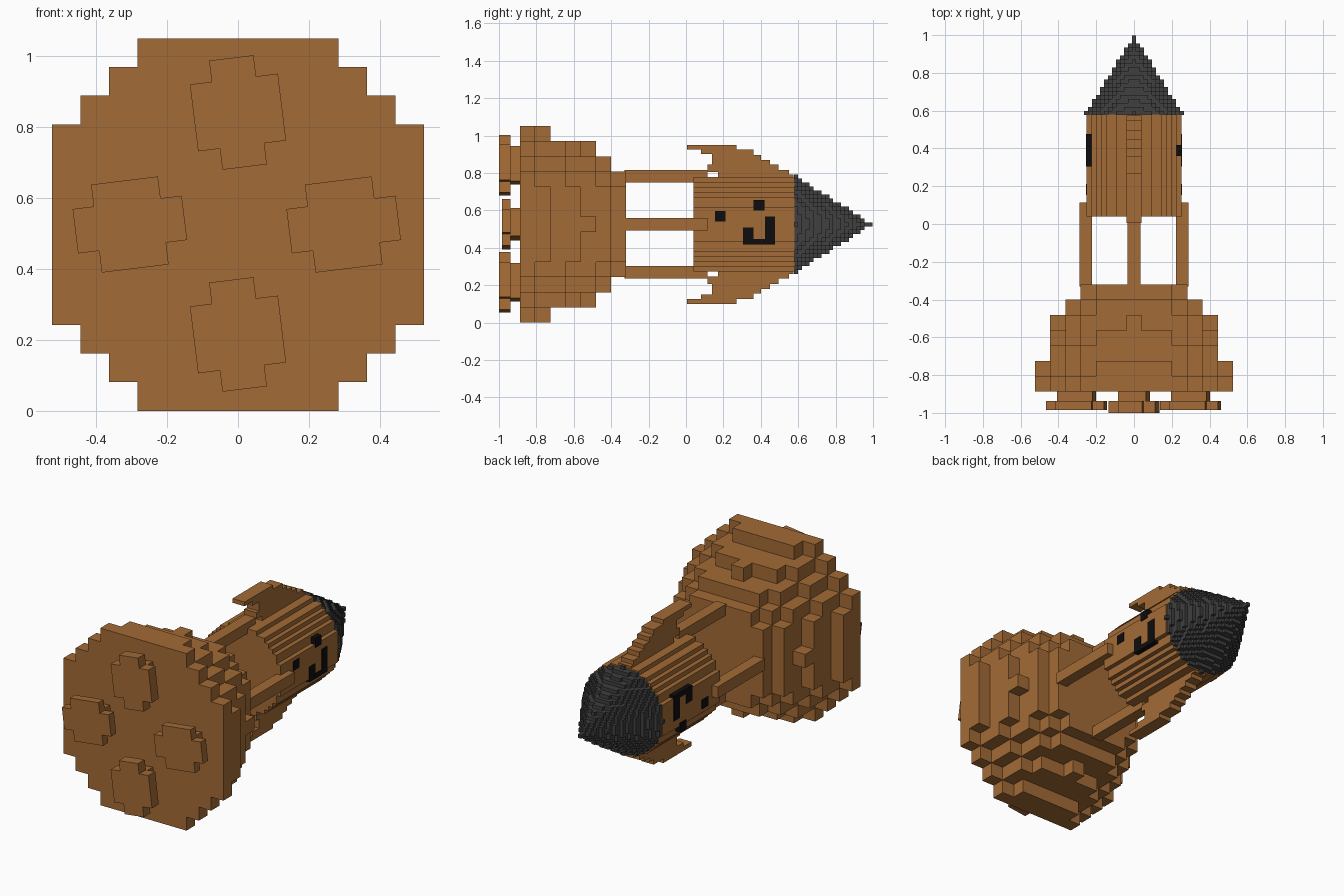
import bpy, bmesh, math
from mathutils import Matrix, Vector

if "Cube" in bpy.data.objects:
    bpy.data.objects.remove(bpy.data.objects["Cube"])

CZ = 0.526  # height of the long axis


def material(name, col):
    m = bpy.data.materials.new(name)
    m.diffuse_color = (*col, 1)
    m.use_nodes = True
    m.node_tree.nodes["Principled BSDF"].inputs["Base Color"].default_value = m.diffuse_color
    return m


BROWN = material("brown", (0.37, 0.147, 0.037))
DARK = material("dark_grey", (0.05, 0.05, 0.05))
BLACK = material("black", (0.004, 0.004, 0.004))


def prism(bm, pts, axis, a, b):
    """Extrude a 2D outline along y (pts = x,z) or x (pts = y,z)."""
    def at(p, t):
        return (p[0], t, p[1]) if axis == 'y' else (t, p[0], p[1])
    f = bm.faces.new([bm.verts.new(at(p, a)) for p in pts])
    ext = bmesh.ops.extrude_face_region(bm, geom=[f], use_keep_orig=True)
    d = Vector((0, b - a, 0)) if axis == 'y' else Vector((b - a, 0, 0))
    bmesh.ops.translate(bm, vec=d, verts=[v for v in ext['geom'] if isinstance(v, bmesh.types.BMVert)])


def finish(name, bm, mat, matrix=None):
    if matrix:
        bmesh.ops.transform(bm, matrix=matrix, verts=bm.verts)
    bmesh.ops.recalc_face_normals(bm, faces=bm.faces)
    me = bpy.data.meshes.new(name)
    bm.to_mesh(me)
    bm.free()
    me.materials.append(mat)
    ob = bpy.data.objects.new(name, me)
    bpy.context.collection.objects.link(ob)
    return ob


def stair_circle(r2, u):
    """Blocky circle outline: squared radius r2 in cells of size u."""
    n = math.isqrt(int(r2))
    w = [(math.isqrt(int(r2 - i * i)) + 0.5) * u for i in range(n + 1)]
    q = []
    for i in range(n + 1):
        if i and w[i] != w[i - 1]:
            q.append((w[i], (i - 0.5) * u))
        if i == n or w[i + 1] != w[i]:
            q.append((w[i], (i + 0.5) * u))
    half = q + [(-x, z) for x, z in reversed(q)]
    return half + [(-x, -z) for x, z in half]


def rect(cx, cz, w, h):
    return [(cx - w/2, cz - h/2), (cx + w/2, cz - h/2), (cx + w/2, cz + h/2), (cx - w/2, cz + h/2)]


def plus(w1, h1, w2, h2):
    """Plus outline: tall bar w1 x h1 crossed with wide bar w2 x h2."""
    a, b, c, d = w1/2, h1/2, w2/2, h2/2
    h = [(c, d), (a, d), (a, b), (-a, b), (-a, d), (-c, d)]
    return h + [(-x, -z) for x, z in h]


LIFT = Matrix.Translation((0, 0, CZ))

# Stepped base bell
bm = bmesh.new()
for k, r2 in enumerate((45, 40, 34, 29, 25, 20, 13)):
    y = -0.887 + k * 0.081
    prism(bm, stair_circle(r2, 0.0808), 'y', y, y + 0.081)
finish("base_bell", bm, BROWN, LIFT)

# Four tilted feet under the base
for i, (x, z, back) in enumerate(((0, 0.316, -1.0), (0, -0.31, -1.0), (0.298, 0, -0.985), (-0.305, 0, -0.985))):
    turn = -math.radians(7) + (math.pi / 2 if x else 0)
    bm = bmesh.new()
    prism(bm, plus(0.126, 0.31, 0.25, 0.19), 'y', back, -0.937)
    prism(bm, rect(0, 0, 0.15, 0.19), 'y', -0.94, -0.88)
    finish(f"foot_{i + 1}", bm, BROWN, LIFT @ Matrix.Translation((x, 0, z)) @ Matrix.Rotation(turn, 4, 'Y'))

# Four struts joining base and body
for i in range(4):
    bm = bmesh.new()
    prism(bm, rect(0, 0.256, 0.068, 0.066), 'y', -0.33, 0.115)
    finish(f"strut_{i + 1}", bm, BROWN, LIFT @ Matrix.Rotation(i * math.pi / 2, 4, 'Y'))

# Blocky cylinder body
bm = bmesh.new()
prism(bm, stair_circle(90, 0.0265), 'y', 0.04, 0.58)
finish("body", bm, BROWN, LIFT)

# Stepped nose cone
bm = bmesh.new()
N, U = 20, 0.0212
for k in range(N):
    r = 12 * ((N - 1 - k) / (N - 1)) ** 0.95
    y = 0.577 + k * 0.42 / N
    prism(bm, stair_circle(r * r, U), 'y', y, y + 0.423 / N)
finish("nose_cone", bm, DARK, LIFT)

# Curved stepped fins, top and bottom (y, height off axis)
fin = [(0.005, 0.425), (0.27, 0.425), (0.27, 0.40), (0.36, 0.40), (0.36, 0.37), (0.40, 0.37),
       (0.40, 0.345), (0.45, 0.345), (0.45, 0.32), (0.495, 0.32), (0.495, 0.29), (0.55, 0.29),
       (0.55, 0.265), (0.575, 0.265), (0.575, 0.22), (0.17, 0.22), (0.17, 0.28), (0.115, 0.28),
       (0.115, 0.32), (0.14, 0.32), (0.14, 0.375), (0.08, 0.375), (0.08, 0.40), (0.005, 0.40)]
for i, name in enumerate(("top_fin", "bottom_fin")):
    bm = bmesh.new()
    prism(bm, fin, 'x', -0.04, 0.04)
    finish(name, bm, BROWN, LIFT @ Matrix.Rotation(i * math.pi, 4, 'Y'))

# Dark face patches, repeated half a turn around the axis
hook = [(0.305, -0.018), (0.36, -0.018), (0.36, -0.078), (0.422, -0.078), (0.422, 0.042),
        (0.477, 0.042), (0.477, -0.108), (0.305, -0.108)]
for i, side in enumerate(("right", "left")):
    bm = bmesh.new()
    for pts in (hook, rect(0.183, 0.043, 0.058, 0.056), rect(0.39, 0.102, 0.058, 0.056)):
        prism(bm, pts, 'x', 0.19, 0.255)
    finish(f"{side}_face_patches", bm, BLACK, LIFT @ Matrix.Rotation(i * math.pi, 4, 'Y'))
